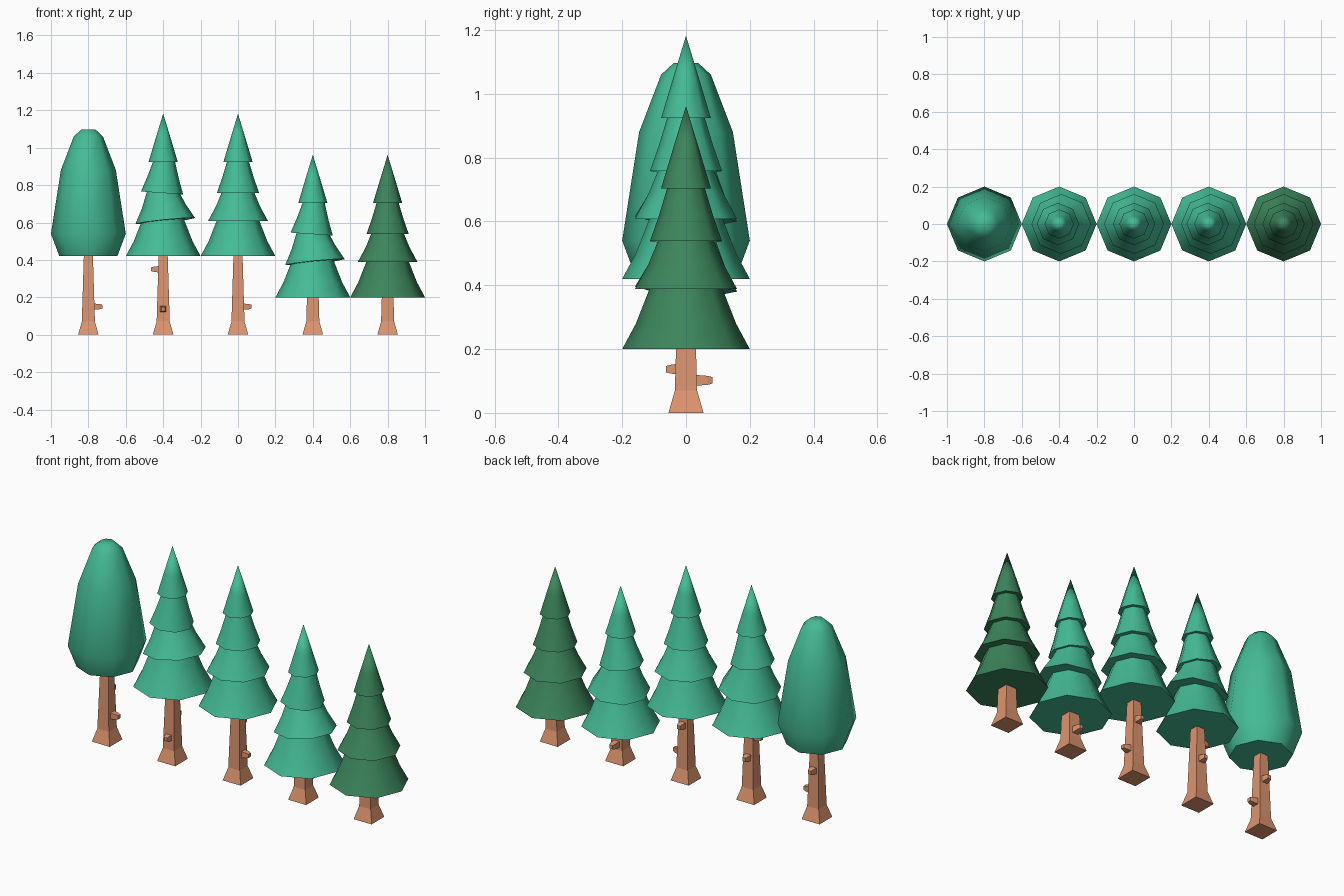
import bpy, bmesh, math
from mathutils import Matrix, Vector

if "Cube" in bpy.data.objects:
    bpy.data.objects.remove(bpy.data.objects["Cube"])


def material(name, rgb):
    m = bpy.data.materials.new(name)
    m.diffuse_color = (*rgb, 1)
    m.use_nodes = True
    m.node_tree.nodes["Principled BSDF"].inputs["Base Color"].default_value = m.diffuse_color
    return m


LEAF = material("leaf_green", (0.058, 0.500, 0.300))
DARK = material("dark_leaf_green", (0.045, 0.235, 0.105))
BARK = material("bark_brown", (0.730, 0.300, 0.160))


def lathe(bm, profile, sides, matrix=Matrix(), turn=0.0):
    """Closed solid from (radius, z) rings; radius 0 makes a tip."""
    rings = []
    for r, z in profile:
        n = sides if r > 0 else 1
        rings.append([bm.verts.new(matrix @ Vector((
            r * math.cos(turn + math.tau * i / sides),
            r * math.sin(turn + math.tau * i / sides), z))) for i in range(n)])
    for a, b in zip(rings, rings[1:]):
        for i in range(sides):
            j = (i + 1) % sides
            bm.faces.new((a[i], a[j], b[0]) if len(b) == 1 else (a[i], a[j], b[j], b[i]))
    bm.faces.new(rings[0][::-1])
    if len(rings[-1]) > 1:
        bm.faces.new(rings[-1])


def finish(bm, name, mat, x, smooth):
    bmesh.ops.recalc_face_normals(bm, faces=bm.faces)
    me = bpy.data.meshes.new(name)
    bm.to_mesh(me)
    bm.free()
    me.materials.append(mat)
    ob = bpy.data.objects.new(name, me)
    ob.location.x = x
    bpy.context.collection.objects.link(ob)
    if smooth:
        bpy.ops.object.select_all(action='DESELECT')
        ob.select_set(True)
        bpy.context.view_layer.objects.active = ob
        bpy.ops.object.shade_smooth_by_angle(angle=math.radians(60))


# Square flared trunk with short branch stubs: (direction in degrees, height, reach)
def trunk(name, x, height, stubs):
    bm = bmesh.new()
    q = math.sqrt(2)
    top = 0.035 - 0.011 * (height - 0.07) / 0.35
    lathe(bm, [(0.055 * q, 0), (0.035 * q, 0.07), (top * q, height + 0.01)], 4,
          turn=math.pi / 4)
    for angle, z, reach in stubs:
        m = (Matrix.Translation((0, 0, z)) @ Matrix.Rotation(math.radians(angle), 4, 'Z')
             @ Matrix.Rotation(math.pi / 2, 4, 'Y'))
        lathe(bm, [(0.018 * q, 0.015), (0.014 * q, reach - 0.015), (0.010 * q, reach)], 4, m,
              math.pi / 4)
    finish(bm, name, BARK, x, False)


# Tiers above the crown base: height offset and flared (radius, z) profile
TIERS = [
    (0.000, [(0.200, 0), (0.157, 0.08), (0.108, 0.205)]),
    (0.188, [(0.160, 0), (0.117, 0.08), (0.080, 0.170)]),
    (0.338, [(0.113, 0), (0.085, 0.08), (0.055, 0.180)]),
    (0.504, [(0.078, 0), (0.045, 0.11), (0.0, 0.258)]),
]
# Crooked crowns: (x shift, tilt about x, tilt about y) for each tier
STRAIGHT = [(0, 0, 0)] * 4
CROOKED = [(0, 0, 0), (0.011, -0.05, -0.10), (-0.006, 0.0, 0.07), (0, 0, 0)]


def conifer(name, x, base, mat, pose):
    bm = bmesh.new()
    for (z, profile), (dx, tx, ty) in zip(TIERS, pose):
        m = (Matrix.Translation((dx, 0, base + z)) @ Matrix.Rotation(ty, 4, 'Y')
             @ Matrix.Rotation(tx, 4, 'X'))
        lathe(bm, profile, 8, m)
    finish(bm, name, mat, x, True)


# Trunks
trunk("round_tree_trunk", -0.8, 0.42, [(0, 0.15, 0.075), (90, 0.275, 0.065)])
trunk("crooked_tall_pine_trunk", -0.4, 0.42,
      [(-90, 0.137, 0.062), (180, 0.35, 0.065), (90, 0.24, 0.065)])
trunk("tall_pine_trunk", 0.0, 0.42, [(0, 0.15, 0.072), (90, 0.31, 0.065)])
trunk("crooked_short_pine_trunk", 0.4, 0.20, [(90, 0.102, 0.083)])
trunk("dark_short_pine_trunk", 0.8, 0.20, [])

# Rounded crown
crown = bmesh.new()
lathe(crown, [(0.155, 0.42), (0.2, 0.54), (0.147, 0.88), (0.078, 1.06), (0.038, 1.097)], 8)
finish(crown, "round_tree_crown", LEAF, -0.8, True)

# Tiered crowns
conifer("crooked_tall_pine_crown", -0.4, 0.42, LEAF, CROOKED)
conifer("tall_pine_crown", 0.0, 0.42, LEAF, STRAIGHT)
conifer("crooked_short_pine_crown", 0.4, 0.20, LEAF, CROOKED)
conifer("dark_short_pine_crown", 0.8, 0.20, DARK, STRAIGHT)
